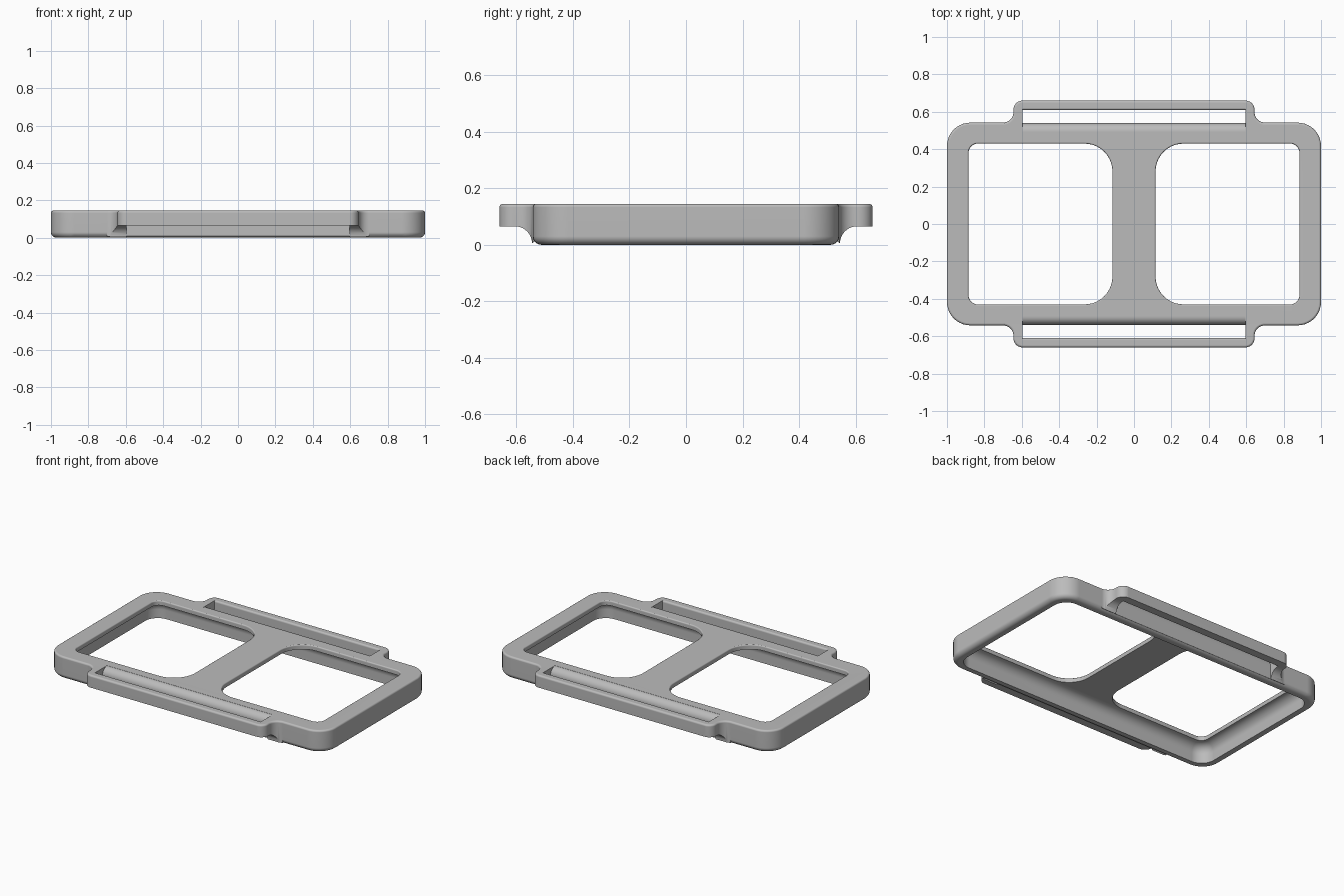
import bpy, bmesh
from math import pi, cos, sin
from mathutils import Vector

if "Cube" in bpy.data.objects:
    bpy.data.objects.remove(bpy.data.objects["Cube"])

TOP = 0.145
SOFT = 0.012          # small edge rounding

grey = bpy.data.materials.new("matte_grey")
grey.use_nodes = True
grey.diffuse_color = (0.5, 0.5, 0.5, 1)
grey.node_tree.nodes["Principled BSDF"].inputs["Base Color"].default_value = (0.5, 0.5, 0.5, 1)


def arc(cx, cy, r, a0, a1, n=10):
    """Points on an arc, angles in quarter turns."""
    return [Vector((cx + r * cos((a0 + (a1 - a0) * i / n) * pi / 2),
                    cy + r * sin((a0 + (a1 - a0) * i / n) * pi / 2))) for i in range(n + 1)]


def rounded_rect(x0, x1, y, r_left, r_right):
    return (arc(x1 - r_right, y - r_right, r_right, 0, 1) + arc(x0 + r_left, y - r_left, r_left, 1, 2)
            + arc(x0 + r_left, r_left - y, r_left, 2, 3) + arc(x1 - r_right, r_right - y, r_right, 3, 4))


def inset(points, d):
    """Move a counter-clockwise outline inward by d."""
    result = []
    for i, p in enumerate(points):
        a = (p - points[i - 1]).normalized()
        b = (points[(i + 1) % len(points)] - p).normalized()
        na, nb = Vector((-a.y, a.x)), Vector((-b.y, b.x))
        result.append(p + (na + nb) * (d / (1 + na.dot(nb))))
    return result


def loft(name, rings):
    """Closed solid through equal-length rings of 3D points."""
    bm = bmesh.new()
    loops = [[bm.verts.new(p) for p in ring] for ring in rings]
    for lo, hi in zip(loops, loops[1:]):
        for i in range(len(lo)):
            bm.faces.new((lo[i - 1], lo[i], hi[i], hi[i - 1]))
    bm.faces.new(loops[0])
    bm.faces.new(loops[-1])
    bmesh.ops.recalc_face_normals(bm, faces=bm.faces)
    mesh = bpy.data.meshes.new(name)
    bm.to_mesh(mesh)
    bm.free()
    obj = bpy.data.objects.new(name, mesh)
    bpy.context.collection.objects.link(obj)
    mesh.materials.append(grey)
    return obj


def stack(name, outline, levels, flip=1):
    """Loft an outline through (inset, height) levels."""
    return loft(name, [[(p.x, flip * p.y, z) for p in inset(outline, d)] for d, z in levels])


def sweep_x(name, profile, half, flip=1):
    """Extrude a (y, z) profile along x."""
    return loft(name, [[(x, flip * p[0], p[1]) for p in profile] for x in (-half, half)])


def combine(obj, other, operation):
    mod = obj.modifiers.new("combine", 'BOOLEAN')
    mod.operation, mod.object, mod.solver = operation, other, 'EXACT'
    bpy.context.view_layer.objects.active = obj
    bpy.ops.object.modifier_apply(modifier=mod.name)
    bpy.data.objects.remove(other)


def quarter_levels(r, z, bottom, n=6):
    """Inset levels of a convex rounded edge."""
    steps = [(r * (1 - cos(i / n * pi / 2)), z + (-1 if bottom else 1) * r * sin(i / n * pi / 2))
             for i in range(n + 1)]
    return steps[::-1] if bottom else steps


# Main frame with rounded lower and upper rims
top_edge = quarter_levels(SOFT, TOP - SOFT, False, 4)
frame = stack("frame", rounded_rect(-1, 1, 0.542, 0.125, 0.125),
              quarter_levels(0.03, 0.03, True) + top_edge)

# Strap loops on both long sides
right = arc(0.7, 0.597, 0.055, 3, 2) + arc(0.595, 0.61, 0.05, 0, 1)
left = [Vector((-p.x, p.y)) for p in reversed(right)]
loop_outline = [Vector((-0.7, 0.46)), Vector((0.7, 0.46))] + right + left
under = [Vector((0.44, 0.3)), Vector((0.44, 0.04)), Vector((0.53, 0.015))]
under += arc(0.605, 0.005, 0.06, 2, 1)
under += [Vector((0.8, 0.065)), Vector((0.8, 0.3))]
for side in (1, -1):
    strap = stack("strap_loop", loop_outline, [(0, 0)] + top_edge, side)
    combine(strap, sweep_x("underside", under, 0.9, side), 'INTERSECT')
    combine(frame, strap, 'UNION')

# Slots, with a broad rounding on the frame edge and a small one on the bar
slot = [(0.539, -0.1)] + [tuple(p) for p in arc(0.494, TOP - 0.046, 0.045, 0, 1)]
slot += [(0.494, 0.3), (0.609 + SOFT, 0.3)]
slot += [tuple(p) for p in arc(0.609 + SOFT, TOP - SOFT + 0.0005, SOFT, 1, 2, 4)] + [(0.609, -0.1)]
for side in (1, -1):
    combine(frame, sweep_x("slot", slot, 0.595, side), 'DIFFERENCE')

# Hollow underside with coved walls
cove = quarter_levels(0.058, 0.057, False, 8)
combine(frame, stack("hollow", rounded_rect(-0.945, 0.945, 0.49, 0.09, 0.09),
                     [(0, -0.1)] + cove), 'DIFFERENCE')

# Two windows with softened upper edges
for x0, x1, r0, r1 in ((-0.885, -0.115, 0.05, 0.15), (0.115, 0.885, 0.15, 0.05)):
    flare = [(-0.008 * (1 - cos(i / 4 * pi / 2)), TOP - 0.0078 + 0.008 * sin(i / 4 * pi / 2))
             for i in range(5)]
    combine(frame, stack("window", rounded_rect(x0, x1, 0.43, r0, r1),
                         [(0, 0.05)] + flare + [(-0.008, 0.3)]), 'DIFFERENCE')

# Smooth shading with crisp edges
bpy.ops.object.select_all(action='DESELECT')
frame.select_set(True)
bpy.context.view_layer.objects.active = frame
bpy.ops.object.shade_smooth_by_angle(angle=0.6)
normals = frame.modifiers.new("even_shading", 'WEIGHTED_NORMAL')
normals.keep_sharp = True
